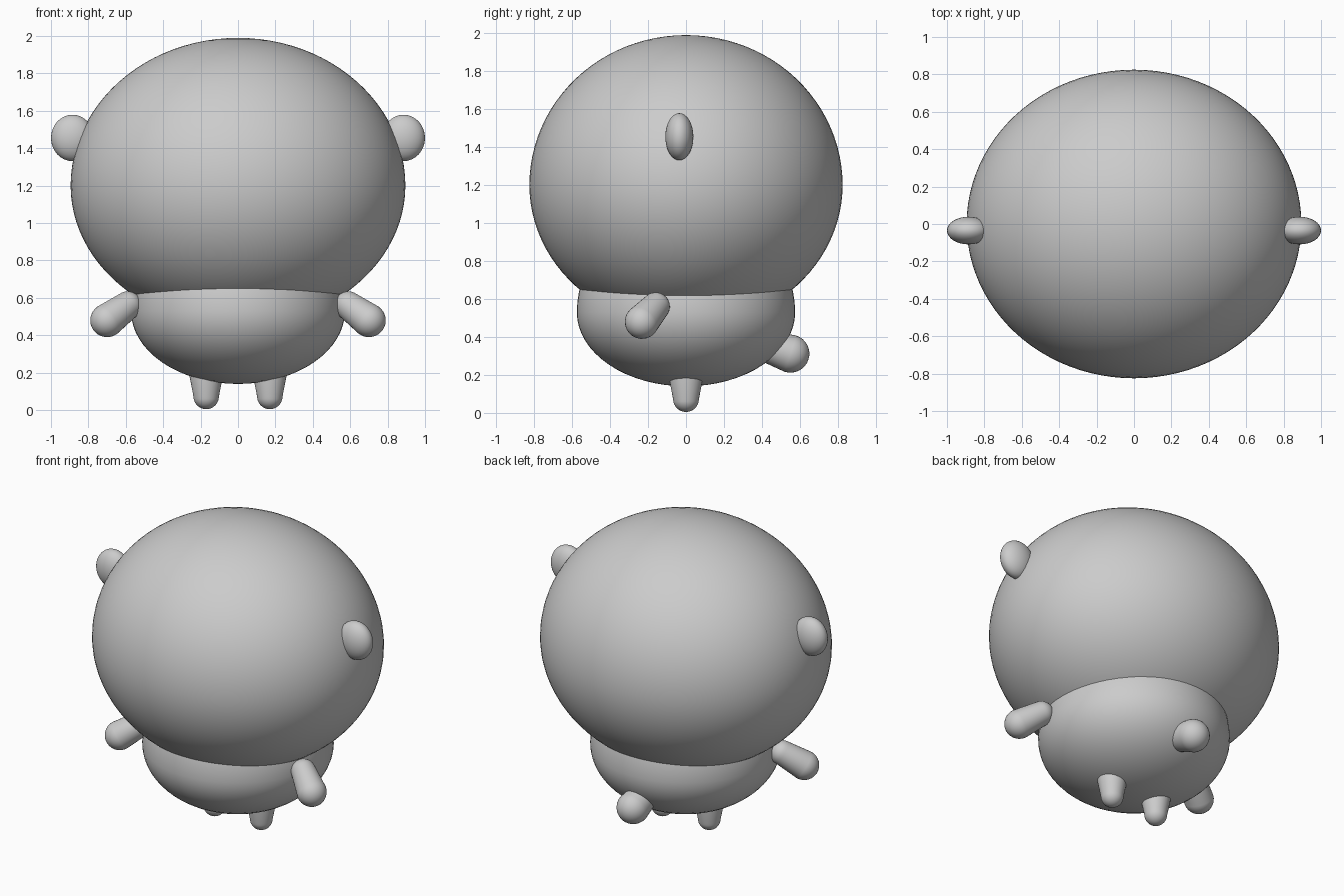
import bpy, bmesh
from math import sin, cos, pi
from mathutils import Vector, Matrix

if "Cube" in bpy.data.objects:
    bpy.data.objects.remove(bpy.data.objects["Cube"])


def finish(bm, name, mirror=False):
    bmesh.ops.recalc_face_normals(bm, faces=bm.faces)
    for f in bm.faces:
        f.smooth = True
    me = bpy.data.meshes.new(name)
    bm.to_mesh(me)
    bm.free()
    ob = bpy.data.objects.new(name, me)
    bpy.context.collection.objects.link(ob)
    if mirror:
        mod = ob.modifiers.new("mirror", 'MIRROR')
        mod.use_axis = (True, False, False)
    return ob


def egg(name, centre, rx, ry, up, down, segs=64, mirror=False):
    """Ellipsoid whose upper and lower halves have separate heights."""
    bm = bmesh.new()
    bmesh.ops.create_uvsphere(bm, u_segments=segs, v_segments=segs // 2, radius=1)
    for v in bm.verts:
        v.co = Vector(centre) + Vector((v.co.x * rx, v.co.y * ry,
                                        v.co.z * (up if v.co.z > 0 else down)))
    return finish(bm, name, mirror)


def limb(name, a, b, ra, rb, mirror=False, segs=32, steps=8):
    """Tapered capsule with round ends between points a and b."""
    a, b = Vector(a), Vector(b)
    axis = b - a
    length = axis.length
    prof = []
    for i in range(steps + 1):
        t = pi / 2 * i / steps
        prof.append((ra * sin(t), -ra * cos(t)))
    for i in range(steps + 1):
        t = pi / 2 * i / steps
        prof.append((rb * cos(t), length + rb * sin(t)))
    bm = bmesh.new()
    vs = [bm.verts.new((r, 0, z)) for r, z in prof]
    edges = [bm.edges.new(p) for p in zip(vs, vs[1:])]
    bmesh.ops.spin(bm, geom=vs + edges, cent=(0, 0, 0), axis=(0, 0, 1),
                   angle=2 * pi, steps=segs, use_duplicate=False)
    bmesh.ops.remove_doubles(bm, verts=bm.verts, dist=0.0005)
    rot = axis.to_track_quat('Z', 'Y').to_matrix().to_4x4()
    bm.transform(Matrix.Translation(a) @ rot)
    return finish(bm, name, mirror)


# Big head and small round body
egg("head", (0, 0, 1.2), 0.895, 0.825, 0.79, 0.75, 96)
egg("body", (0, 0, 0.53), 0.572, 0.575, 0.55, 0.39)

# Flat round ears
egg("ears", (0.885, -0.035, 1.455), 0.115, 0.074, 0.124, 0.124, 32, True)

# Stubby arms, legs and tail
limb("arms", (0.59, -0.16, 0.56), (0.70, -0.232, 0.48), 0.075, 0.09, True)
limb("legs", (0.17, 0, 0.2), (0.17, 0, 0.073), 0.093, 0.068, True)
limb("tail", (0, 0.42, 0.355), (0, 0.55, 0.312), 0.085, 0.1)
